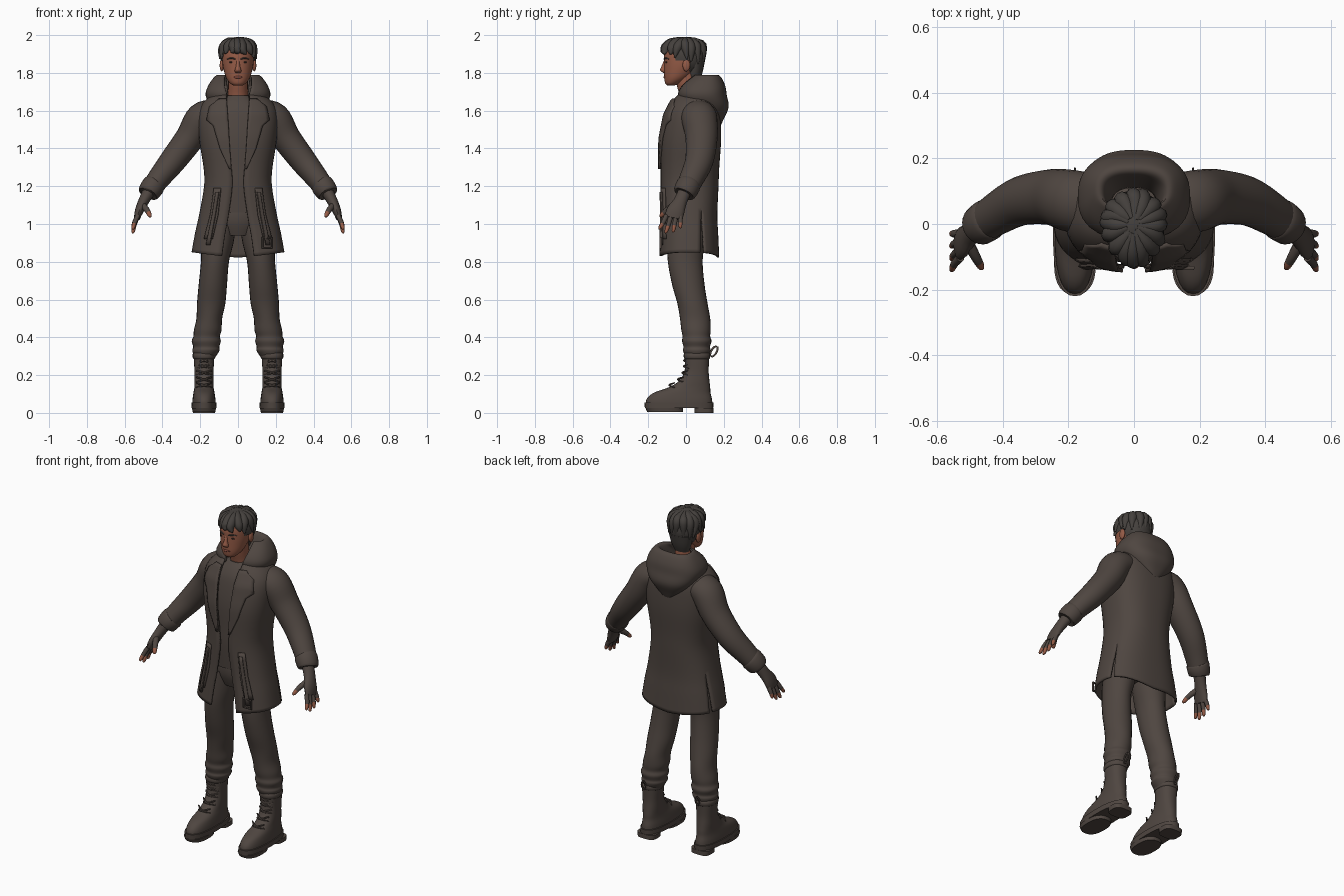
import bpy, bmesh, math, random
from mathutils import Vector, Matrix

random.seed(4)
if "Cube" in bpy.data.objects:
    bpy.data.objects.remove(bpy.data.objects["Cube"], do_unlink=True)


def material(name, rgb):
    m = bpy.data.materials.new(name)
    m.use_nodes = True
    m.diffuse_color = (*rgb, 1)
    b = next(n for n in m.node_tree.nodes if n.type == 'BSDF_PRINCIPLED')
    b.inputs["Base Color"].default_value = (*rgb, 1)
    b.inputs["Roughness"].default_value = 0.8
    return m


cloth = material("dark brown cloth", (.078, .061, .052))
hair = material("dark hair", (.058, .051, .046))
skin = material("warm skin", (.30, .105, .062))
lips = material("lip red brown", (.23, .07, .05))
dark = material("eye brown", (.04, .025, .02))


def finish(name, bm, mats, mirror=False, solid=0):
    bmesh.ops.remove_doubles(bm, verts=bm.verts, dist=.0002)
    bmesh.ops.recalc_face_normals(bm, faces=bm.faces)
    me = bpy.data.meshes.new(name)
    bm.to_mesh(me)
    bm.free()
    for m in mats:
        me.materials.append(m)
    ob = bpy.data.objects.new(name, me)
    bpy.context.collection.objects.link(ob)
    if mirror:
        ob.modifiers.new("Mirror", 'MIRROR').merge_threshold = .001
    if solid:
        s = ob.modifiers.new("Thickness", 'SOLIDIFY')
        s.thickness, s.offset = solid, 0
    return ob


def refine(rows, steps):
    # Catmull-Rom interpolation between the given sections
    out = []
    for i in range(len(rows) - 1):
        a, b, c, d = (rows[min(max(i + k, 0), len(rows) - 1)] for k in (-1, 0, 1, 2))
        for s in range(steps):
            t = s / steps
            out.append([q + t / 2 * (r - o + t * (2*o - 5*q + 4*r - e + t * (3*(q - r) + e - o)))
                        for o, q, r, e in zip(a, b, c, d)])
    return out + [list(rows[-1])]


def power(v, p):
    return math.copysign(abs(v) ** p, v)


def loft(name, rows, mats, sides=20, steps=3, p=1.0, flat=True, mirror=False, tip=2.0):
    # rows: x, y, z, radius u, radius v; flat keeps the sections horizontal
    rows = refine(rows, steps)
    pts = [Vector(r[:3]) for r in rows]
    d = pts[-1] - pts[0]
    ref = Vector((1, 0, 0)) if abs(d.y) > abs(d.x) else Vector((0, 1, 0))
    bm, rings = bmesh.new(), []
    for i, r in enumerate(rows):
        u, v = Vector((1, 0, 0)), Vector((0, 1, 0))
        if not flat:
            t = (pts[min(i + 1, len(pts) - 1)] - pts[max(i - 1, 0)]).normalized()
            v = (ref - t * ref.dot(t)).normalized()
            u = v.cross(t)
        ang = [2 * math.pi * k / sides for k in range(sides)]
        rings.append([bm.verts.new(pts[i] + u * r[3] * power(math.cos(a), p)
                                   + v * r[4] * power(math.sin(a), p)) for a in ang])
    for i in range(len(rings) - 1):
        for k in range(sides):
            j = (k + 1) % sides
            f = bm.faces.new((rings[i][k], rings[i][j], rings[i+1][j], rings[i+1][k]))
            f.material_index = int(i / (len(rings) - 1) >= tip)
    bm.faces.new(rings[0])
    bm.faces.new(rings[-1]).material_index = int(tip <= 1)
    return finish(name, bm, mats, mirror)


P = .8


def open_shell(name, rows, vent=False, solid=.012):
    # rows: z, centre y, radius x, radius y, half width of the front opening
    bm, grid, cols = bmesh.new(), [], 12
    for z, cy, rx, ry, g in refine(rows, 4):
        a0 = math.asin(min(1, (g / rx) ** (1 / P)))
        va = 1.95
        low = max(0, (1.07 - z) / .24) if vent else 0
        angs = [a0 + (va - .07 * low - a0) * k / cols for k in range(cols + 1)]
        angs += [va + .07 * low + (math.pi - va - .07 * low) * k / cols for k in range(cols + 1)]
        grid.append([bm.verts.new((rx * power(math.sin(a), P), cy - ry * power(math.cos(a), P),
                                   z - .03 * low * (1 - math.sin(a)))) for a in angs])
    for r, s in zip(grid, grid[1:]):
        for k in range(len(r) - 1):
            if k != cols:
                bm.faces.new((r[k], r[k+1], s[k+1], s[k]))
    return finish(name, bm, [cloth], True, solid)


def ball(name, loc, radii, mat, mirror=False, drop=None):
    bm = bmesh.new()
    bmesh.ops.create_uvsphere(bm, u_segments=24, v_segments=16, radius=1,
                              matrix=Matrix.Translation(loc) @ Matrix.Diagonal((*radii, 1)))
    if drop:
        bmesh.ops.delete(bm, geom=[f for f in bm.faces if drop(f.calc_center_median())], context='FACES')
    return finish(name, bm, [mat], mirror)


# Coat body with front opening and side vents
COAT = [(1.69, .05, .10, .085, .06), (1.65, .045, .17, .115, .06), (1.58, .035, .205, .14, .058),
        (1.45, .025, .20, .155, .05), (1.3, .02, .177, .15, .035), (1.2, .018, .174, .148, .03),
        (1.05, .015, .20, .145, .05), (.95, .015, .222, .15, .07), (.85, .015, .24, .155, .085)]
open_shell("coat_body", COAT, vent=True)

# Hood resting on the back and folding inward
open_shell("hood", [(1.52, .165, .02, .012, .004), (1.56, .14, .075, .055, .03), (1.62, .11, .135, .11, .055),
                    (1.68, .085, .165, .125, .058), (1.73, .09, .152, .112, .07), (1.775, .105, .12, .075, .07),
                    (1.78, .1, .1, .06, .065), (1.74, .075, .085, .065, .06), (1.68, .05, .075, .065, .055)])


def coat_y(x, z):
    for a, b in zip(COAT, COAT[1:]):
        if a[0] >= z >= b[0]:
            t = (a[0] - z) / (a[0] - b[0])
            cy, rx, ry = (a[k] + t * (b[k] - a[k]) for k in (1, 2, 3))
            s = min(1, x / rx) ** (1 / P)
            return cy - ry * (1 - s * s) ** (P / 2)
    return 0


def patch(name, rows, lift, solid):
    # rows: z, inner x, outer x; the strip follows the coat front
    bm, grid, n = bmesh.new(), [], 6
    fine = [[a[k] + (b[k] - a[k]) * s / 4 for k in range(3)] for a, b in zip(rows, rows[1:]) for s in range(4)]
    for z, x0, x1 in fine + [list(rows[-1])]:
        xs = [x0 + (x1 - x0) * k / n for k in range(n + 1)]
        grid.append([bm.verts.new((x, coat_y(x, z) - lift, z)) for x in xs])
    for r, s in zip(grid, grid[1:]):
        for k in range(n):
            bm.faces.new((r[k], r[k+1], s[k+1], s[k]))
    return finish(name, bm, [cloth], True, solid)


patch("lapels", [(1.66, .06, .10), (1.62, .057, .15), (1.55, .052, .165), (1.52, .05, .13),
                 (1.4, .043, .095), (1.29, .034, .045)], .013, .011)
patch("pocket_flaps", [(1.19, .09, .125), (1.05, .105, .145), (.92, .135, .178)], .010, .012)
patch("hanging_straps", [(1.17, .10, .117), (1.05, .118, .136), (.89, .148, .168)], .020, .010)
bpy.ops.mesh.primitive_torus_add(major_segments=4, minor_segments=6, major_radius=.036, minor_radius=.007,
                                 location=(.155, coat_y(.155, .9) - .022, .9),
                                 rotation=(math.pi / 2, math.pi / 4, 0))
bpy.context.object.name = "strap_buckle"
bpy.context.object.data.materials.append(cloth)

# Sleeves and cuffs
loft("sleeves", [(.12, .06, 1.585, .07, .09), (.19, .07, 1.56, .085, .095), (.255, .082, 1.455, .077, .085),
                 (.345, .07, 1.335, .07, .075), (.42, .03, 1.24, .06, .065), (.47, -.004, 1.17, .052, .057)],
     [cloth], 24, 5, flat=False, mirror=True)
loft("sleeve_cuffs", [(.44, .016, 1.212, .056, .06), (.447, .012, 1.204, .062, .065),
                      (.473, -.006, 1.168, .058, .061), (.478, -.01, 1.16, .05, .054)],
     [cloth], 24, 2, flat=False, mirror=True)

# Gloved hands with bare fingertips
loft("glove_palms", [(.47, -.005, 1.175, .033, .036), (.5, -.03, 1.12, .028, .036), (.523, -.055, 1.07, .023, .048),
                     (.535, -.066, 1.03, .016, .046)], [cloth], 16, 3, flat=False, mirror=True)
fingers = [("index", -.103, -.138, .972), ("middle", -.079, -.105, .952),
           ("ring", -.053, -.067, .957), ("little", -.029, -.03, .978)]
for label, y0, y1, z1 in fingers:
    loft(label + "_fingers", [(.53, y0, 1.045, .013, .013), (.547, (y0 + y1) / 2, (1.045 + z1) / 2, .012, .012),
                              (.555, y1, z1 + .008, .009, .009), (.555, y1, z1, .004, .004)],
         [cloth, skin], 10, 4, flat=False, mirror=True, tip=.4)
loft("thumbs", [(.505, -.06, 1.10, .018, .018), (.483, -.1, 1.075, .015, .015), (.467, -.13, 1.045, .011, .011),
                (.465, -.136, 1.036, .004, .004)], [cloth, skin], 10, 4, flat=False, mirror=True, tip=.5)

# Shirt and trousers
loft("shirt", [(0, .02, 1.68, .062, .058), (0, .03, 1.64, .11, .10), (0, .03, 1.58, .17, .125),
               (0, .022, 1.45, .18, .138), (0, .018, 1.3, .155, .135), (0, .016, 1.2, .152, .133),
               (0, .012, 1.06, .165, .118)], [cloth], 32, 4, P)
loft("trouser_hips", [(0, .01, 1.12, .14, .105), (0, .01, 1.02, .155, .11), (0, .01, .94, .10, .085)], [cloth], 28)
loft("trouser_legs", [(.085, .005, 1.02, .08, .10), (.108, 0, .9, .084, .098), (.122, -.004, .8, .074, .092),
                      (.133, .012, .68, .075, .086), (.142, .034, .58, .075, .08), (.152, .048, .5, .068, .08),
                      (.16, .053, .44, .073, .078), (.166, .055, .405, .070, .073), (.168, .057, .38, .077, .078),
                      (.168, .057, .35, .069, .07), (.17, .057, .33, .072, .073), (.175, .058, .295, .055, .06)],
     [cloth], 24, 4, mirror=True)

# Boots: upper, collar, split sole, laces and pull loop
BX = .18
loft("boot_uppers", [(BX, -.036, .03, .062, .176), (BX, -.036, .07, .061, .174), (BX, -.022, .105, .056, .152),
                     (BX, .018, .135, .051, .110), (BX, .044, .17, .05, .08), (BX, .056, .22, .05, .064),
                     (BX, .058, .28, .054, .064), (BX, .058, .315, .055, .066)], [cloth], 28, 4, .85, mirror=True)
loft("boot_collars", [(BX, .058, .285, .053, .062), (BX, .058, .29, .059, .069),
                      (BX, .058, .31, .06, .07), (BX, .058, .318, .054, .064)], [cloth], 24, 2, .9, mirror=True)
loft("boot_welts", [(BX, -.037, .025, .066, .181), (BX, -.037, .055, .067, .183)], [cloth], 32, 1, .82, mirror=True)
loft("boot_treads", [(BX, -.11, .004, .06, .095), (BX, -.115, .027, .064, .1)], [cloth], 28, 1, .8, mirror=True)
loft("boot_heels", [(BX, .095, 0, .058, .05), (BX, .095, .027, .06, .05)], [cloth], 24, 1, .6, mirror=True)
for i, (y, z) in enumerate([(-.085, .135), (-.04, .165), (-.016, .2), (-.008, .235), (-.007, .265)]):
    for s in (-1, 1):
        loft("boot_laces_%d" % i, [(BX - s * .04, y + .024, z, .004, .004), (BX, y - .003, z + .012, .006, .006),
                                   (BX + s * .04, y + .024, z + .024, .004, .004)],
             [cloth], 6, 3, flat=False, mirror=True)
loop = [(BX, .148 + .016 * math.cos(a) + .012 * math.sin(a), .325 + .028 * math.sin(a), .0035, .006)
        for a in (math.pi * k / 6 - 2.6 for k in range(13))]
loft("boot_pull_loops", loop, [cloth], 6, 1, flat=False, mirror=True)

# Neck, head and face
loft("neck", [(0, .03, 1.6, .06, .055), (0, .022, 1.68, .054, .056), (0, .01, 1.74, .052, .06),
              (0, .005, 1.82, .055, .065)], [skin], 20)
loft("head", [(0, -.08, 1.733, .022, .018), (0, -.07, 1.745, .042, .04), (0, -.048, 1.775, .063, .067),
              (0, -.026, 1.82, .077, .09), (0, -.016, 1.86, .083, .10), (0, -.011, 1.90, .083, .104),
              (0, -.006, 1.94, .074, .093), (0, 0, 1.97, .045, .055)], [skin], 28, 4)
loft("nose", [(0, -.106, 1.868, .009, .01), (0, -.115, 1.835, .011, .015), (0, -.119, 1.813, .018, .018),
              (0, -.108, 1.799, .013, .01)], [skin], 14)
ball("ears", (.086, .002, 1.84), (.011, .02, .032), skin, True)
ball("eyes", (.034, -.103, 1.856), (.014, .006, .005), dark, True)
ball("lips", (0, -.108, 1.777), (.024, .011, .008), lips)
loft("eyebrows", [(.014, -.115, 1.873, .003, .004), (.035, -.108, 1.878, .004, .005), (.057, -.09, 1.873, .002, .003)],
     [hair], 8, 3, flat=False, mirror=True)

# Hair cap and tousled locks
ball("hair_cap", (0, -.004, 1.885), (.094, .107, .105), hair, False,
     lambda c: c.z < 1.79 or (c.y < .02 and c.z < 1.855) or (c.y < -.045 and c.z < 1.915))
loft("hair_nape", [(0, .05, 1.86, .075, .05), (0, .045, 1.8, .062, .042), (0, .04, 1.755, .045, .03)], [hair], 20)


def lock(i, a, tip_deg, push):
    rows = []
    for e, r, out in ((82, .014, .90), (52, .028, .88), (27, .027, .90), (tip_deg, .004, .99)):
        e = math.radians(e + random.uniform(-4, 4))
        b = a + random.uniform(-.12, .12)
        c = math.cos(e) * out
        rows.append((.098 * c * math.sin(b), -.004 - (.113 + push) * c * math.cos(b),
                     1.885 + .103 * out * math.sin(e), r, r * .9))
    loft("hair_lock_%d" % i, rows, [hair], 10, 4, flat=False)


for i in range(16):
    turn = 2 * math.pi * i / 16
    front = (1 + math.cos(turn)) / 2
    lock(i, turn, -32 + 44 * front, .022 * front ** 4)

# Smooth shading with crisp creases
bpy.ops.object.select_all(action='DESELECT')
for ob in bpy.context.scene.objects:
    if ob.type == 'MESH':
        ob.select_set(True)
        bpy.context.view_layer.objects.active = ob
bpy.ops.object.shade_smooth_by_angle(angle=math.radians(45))
